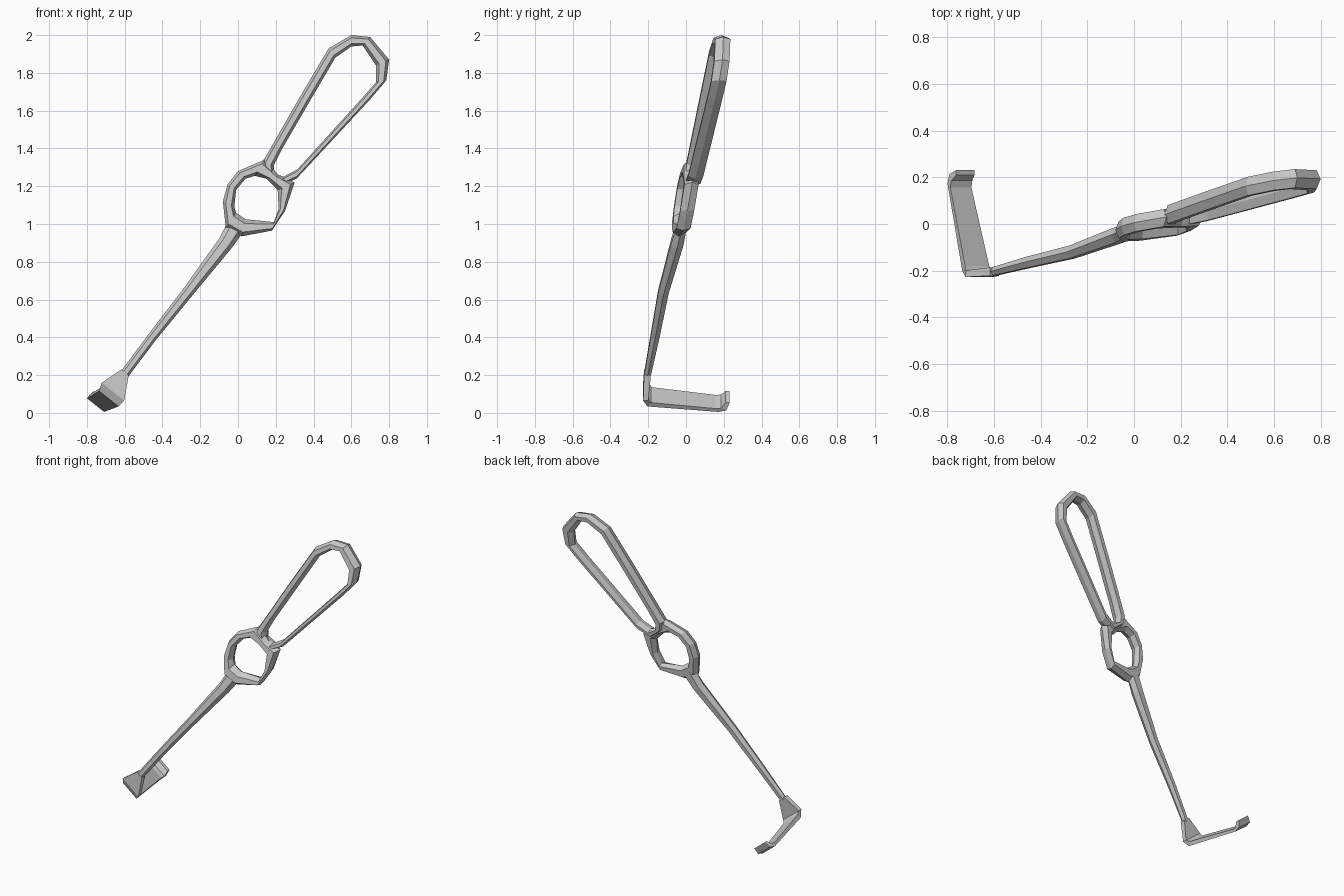
import bpy, bmesh, math
from mathutils import Vector

U = Vector((0.78, 0, -0.62))   # width direction, across the instrument's long axis


def skin(name, sections, closed=False):
    """Skin matching cross-sections into a solid, as a loop or with end caps."""
    bm = bmesh.new()
    rings = [[bm.verts.new(p) for p in s] for s in sections]
    n = len(rings[0])
    for k in range(len(rings) if closed else len(rings) - 1):
        a, b = rings[k], rings[(k + 1) % len(rings)]
        for j in range(n):
            bm.faces.new((a[j], a[(j + 1) % n], b[(j + 1) % n], b[j]))
    if not closed:
        bm.faces.new(rings[0])
        bm.faces.new(rings[-1])
    bmesh.ops.recalc_face_normals(bm, faces=bm.faces)
    me = bpy.data.meshes.new(name)
    bm.to_mesh(me)
    bm.free()
    ob = bpy.data.objects.new(name, me)
    bpy.context.collection.objects.link(ob)
    return ob


def on_plane(x, z, dy=0):
    """Point on the leaning plane that the handle lies in."""
    return Vector((x, -0.205 + 0.12 * (x + 0.62) + 0.135 * (z - 0.18) + dy, z))


def band(name, pairs, t, dy=0):
    """Closed six-sided band between an outer and an inner outline."""
    secs = []
    for ox, oz, ix, iz in pairs:
        o, i = on_plane(ox, oz, dy), on_plane(ix, iz, dy)
        d = Vector((0, t, 0))
        a, b = o.lerp(i, 0.25), o.lerp(i, 0.75)
        secs.append([o, a + d, b + d, i, b - d, a - d])
    return skin(name, secs, closed=True)


# Long loop grip: outer x, z and inner x, z
band("grip_loop", [
    (0.13, 1.33, 0.19, 1.31), (0.16, 1.38, 0.235, 1.40),
    (0.32, 1.66, 0.38, 1.65), (0.48, 1.93, 0.515, 1.88),
    (0.60, 2.00, 0.60, 1.94), (0.70, 1.99, 0.66, 1.945),
    (0.80, 1.87, 0.73, 1.84), (0.785, 1.76, 0.73, 1.75),
    (0.70, 1.66, 0.66, 1.67), (0.31, 1.24, 0.315, 1.29),
    (0.22, 1.20, 0.24, 1.25), (0.14, 1.27, 0.19, 1.27)], 0.04)

# Finger ring
band("finger_ring", [
    (-0.08, 1.12, -0.02, 1.09), (-0.055, 1.21, -0.01, 1.18),
    (0.00, 1.28, 0.04, 1.24), (0.14, 1.34, 0.09, 1.255),
    (0.22, 1.255, 0.15, 1.24), (0.30, 1.22, 0.21, 1.18),
    (0.25, 1.07, 0.215, 1.08), (0.18, 0.965, 0.19, 1.01),
    (0.02, 0.935, 0.04, 1.025), (-0.065, 0.98, -0.01, 1.06)], 0.037, -0.012)

# Tapered six-sided shaft: centre, half width, half thickness
shaft = [((-0.01, -0.025, 0.99), 0.05, 0.028), ((-0.065, -0.047, 0.90), 0.042, 0.034),
         ((-0.265, -0.12, 0.64), 0.03, 0.028), ((-0.455, -0.165, 0.40), 0.025, 0.024),
         ((-0.605, -0.205, 0.20), 0.024, 0.018)]
skin("shaft", [[Vector(c) + U * w * math.cos(k * math.pi / 3)
                + Vector((0, t * math.sin(k * math.pi / 3) / 0.87, 0)) for k in range(6)]
               for c, w, t in shaft])

# Flat blade with flared neck, elbow and hooked tip: centre, half width, thickness vector
blade = [((-0.598, -0.204, 0.215), 0.025, (0, 0.018, 0)),
         ((-0.662, -0.213, 0.112), 0.076, (0, 0.014, 0)),
         ((-0.678, -0.192, 0.085), 0.066, (0.006, 0.012, 0.010)),
         ((-0.748, 0.165, 0.050), 0.058, (0.006, -0.008, 0.009)),
         ((-0.742, 0.200, 0.055), 0.058, (0.004, -0.014, 0.006)),
         ((-0.723, 0.220, 0.085), 0.050, (0, -0.011, 0))]
secs = []
for c, w, v in blade:
    c, v, u = Vector(c), Vector(v), U * w
    secs.append([c + u + v, c - u + v, c - u - v, c + u - v])
skin("hooked_blade", secs)
